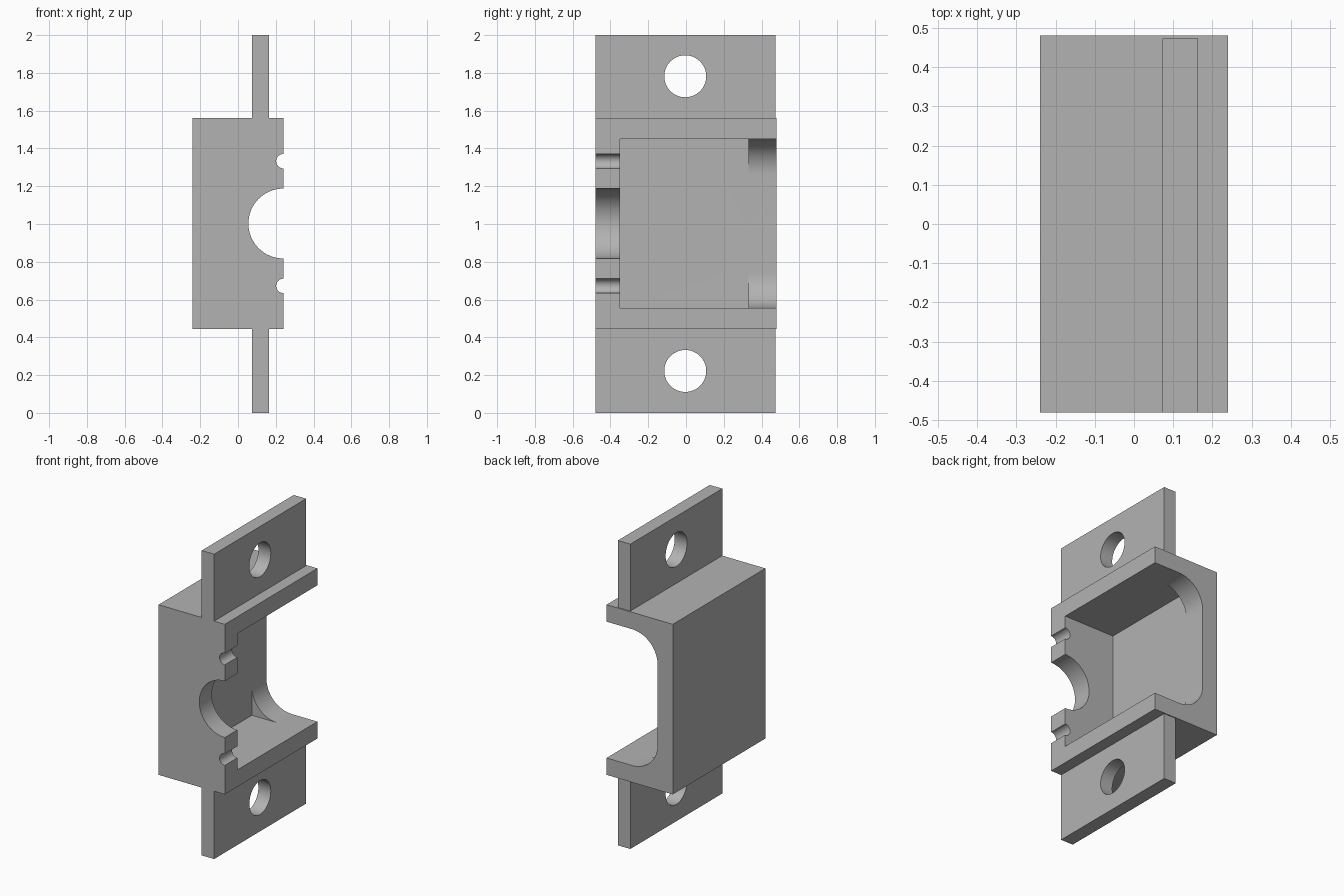
import bpy
import bmesh
from math import pi, cos, sin, radians
from mathutils import Vector

cube = bpy.data.objects.get("Cube")
if cube:
    bpy.data.objects.remove(cube, do_unlink=True)

grey = bpy.data.materials.new("plain grey")
grey.use_nodes = True
grey.diffuse_color = (0.45, 0.45, 0.45, 1)
grey.node_tree.nodes["Principled BSDF"].inputs["Base Color"].default_value = (0.45, 0.45, 0.45, 1)

MID = 1.0025          # height of the mirror plane
FRONT, BACK = -0.48, 0.48
FACE = 0.24           # open side of the housing


def prism(name, points, direction):
    """Extrude a closed outline of 3D points along a direction."""
    bm = bmesh.new()
    base = bm.faces.new([bm.verts.new(p) for p in points])
    top = bmesh.ops.extrude_face_region(bm, geom=[base])
    moved = [v for v in top["geom"] if isinstance(v, bmesh.types.BMVert)]
    bmesh.ops.translate(bm, verts=moved, vec=Vector(direction))
    bmesh.ops.recalc_face_normals(bm, faces=bm.faces[:])
    mesh = bpy.data.meshes.new(name)
    bm.to_mesh(mesh)
    bm.free()
    mesh.materials.append(grey)
    obj = bpy.data.objects.new(name, mesh)
    bpy.context.collection.objects.link(obj)
    return obj


def box(name, x0, x1, y0, y1, z0, z1):
    outline = [(x0, y0, z0), (x1, y0, z0), (x1, y0, z1), (x0, y0, z1)]
    return prism(name, outline, (0, y1 - y0, 0))


def arc(cx, cz, r, start, end, steps):
    angles = [start + (end - start) * i / steps for i in range(steps + 1)]
    return [(cx + r * cos(a), cz + r * sin(a)) for a in angles]


def cut(obj, cutters):
    """Subtract the cutters, bake the result and discard them."""
    for c in cutters:
        c.hide_render = True
        mod = obj.modifiers.new("cut", "BOOLEAN")
        mod.operation, mod.solver, mod.object = "DIFFERENCE", "EXACT", c
    graph = bpy.context.evaluated_depsgraph_get()
    mesh = bpy.data.meshes.new_from_object(obj.evaluated_get(graph))
    obj.modifiers.clear()
    obj.data = mesh
    for c in cutters:
        bpy.data.objects.remove(c, do_unlink=True)
    bpy.ops.object.select_all(action="DESELECT")
    obj.select_set(True)
    bpy.context.view_layer.objects.active = obj
    bpy.ops.object.shade_smooth_by_angle(angle=radians(30))


# Housing block
half, inner, floor_x, fillet = 0.558, 0.447, -0.13, 0.185
housing = box("housing", -FACE, FACE, FRONT, BACK, MID - half, MID + half)

# Square-cornered cavity, then the rear opening with rounded floor corners
cavity = box("cavity_cutter", floor_x, 0.5, -0.35, 0.33, MID - inner, MID + inner)
cx, dz = floor_x + fillet, inner - fillet
outline = [(0.5, MID + inner)]
outline += arc(cx, MID + dz, fillet, pi / 2, pi, 20)
outline += arc(cx, MID - dz, fillet, pi, pi * 1.5, 20)
outline += [(0.5, MID - inner)]
opening = prism("opening_cutter", [(x, 0.2, z) for x, z in outline], (0, 0.5, 0))

# Large central notch and two small notches through the front wall
notches = []
for z, r, steps in ((MID, 0.185, 64), (MID + 0.33, 0.038, 32), (MID - 0.33, 0.038, 32)):
    ring = arc(FACE, z, r, 0, 2 * pi, steps)[:-1]
    notches.append(prism("notch_cutter", [(x, -0.6, z) for x, z in ring], (0, 0.3, 0)))
cut(housing, [cavity, opening] + notches)

# Mounting tabs with a screw hole each
for name, z0, z1, hole_z in (("upper_tab", MID + half, 2, 1.782), ("lower_tab", 0, MID - half, 0.222)):
    tab = box(name, 0.073, 0.163, FRONT, 0.473, z0, z1)
    ring = arc(-0.004, hole_z, 0.111, 0, 2 * pi, 64)[:-1]
    cut(tab, [prism("hole_cutter", [(-0.1, y, z) for y, z in ring], (0.5, 0, 0))])
